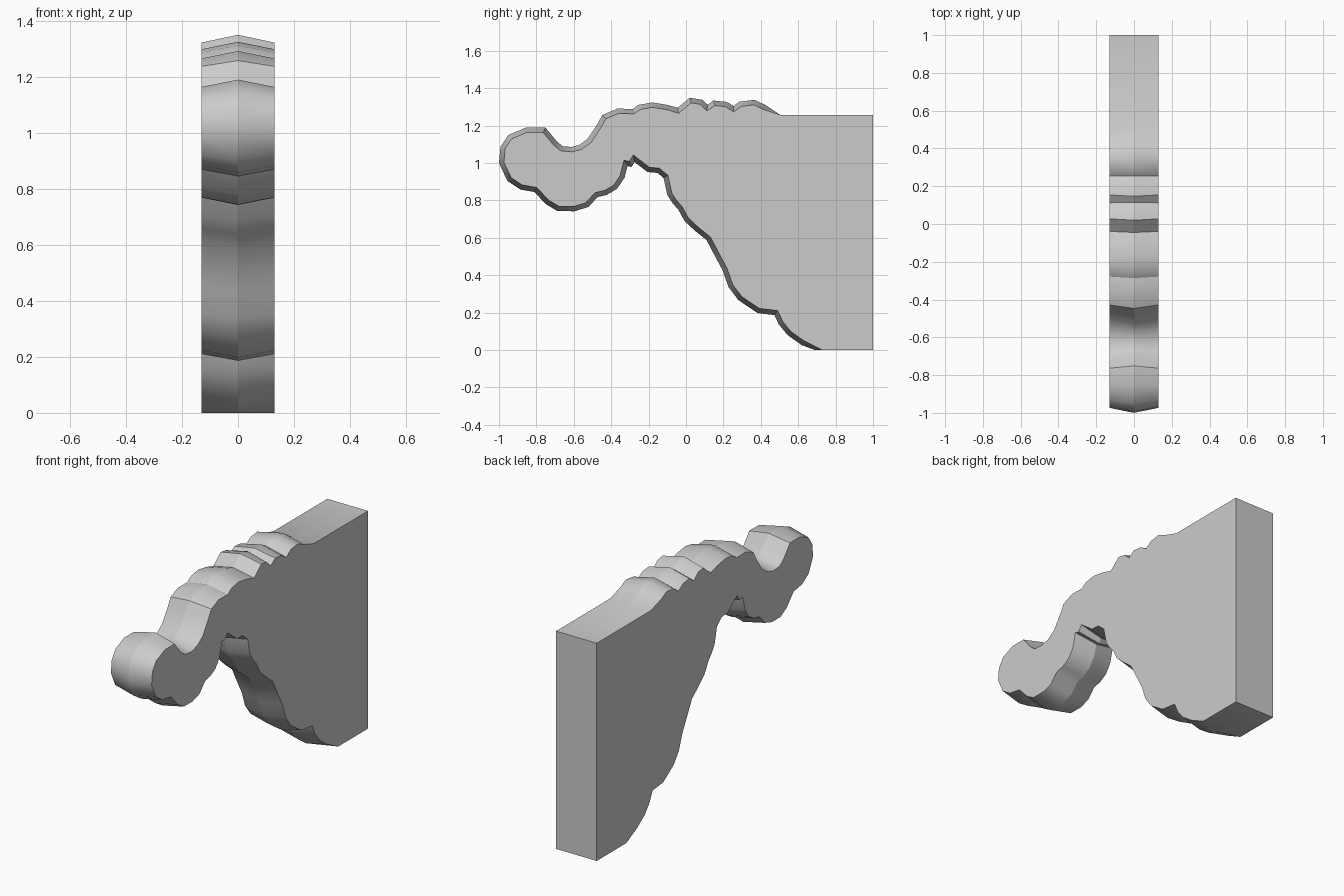
import bpy
import bmesh
import math
from mathutils import Vector

HALF_WIDTH = 0.13
RIDGE_DEPTH = 0.026

default_cube = bpy.data.objects.get("Cube")
if default_cube:
    bpy.data.objects.remove(default_cube, do_unlink=True)

# Profile sections along the centre ridge, as (y, z), running forwards then back
crown_scallops = [
    (.505, 1.257), (.425, 1.31), (.366, 1.338), (.286, 1.328), (.254, 1.305),
    (.217, 1.327), (.147, 1.334), (.115, 1.312), (.088, 1.338), (.02, 1.349),
    (-.045, 1.295), (-.094, 1.31), (-.18, 1.324), (-.254, 1.311), (-.286, 1.289),
]
neck = [
    (-.366, 1.291), (-.447, 1.257), (-.48, 1.198), (-.527, 1.128),
    (-.57, 1.097), (-.612, 1.086), (-.66, 1.09), (-.693, 1.118),
]
scroll_head = [
    (-.751, 1.189), (-.858, 1.189), (-.95, 1.15), (-.992, 1.086), (-1, 1),
    (-.955, .904), (-.885, .858), (-.81, .845), (-.751, .781), (-.687, .743),
    (-.596, .742), (-.521, .765), (-.473, .818), (-.425, .829), (-.37, .861),
    (-.329, .92), (-.313, .984), (-.291, .979), (-.275, 1.005),
]
lower_scallops = [
    (-.206, .952), (-.152, .947), (-.12, .92), (-.1, .829), (-.072, .786),
    (-.04, .749), (-.008, .69), (.05, .636), (.11, .588), (.163, .487),
    (.195, .428), (.227, .337), (.28, .267), (.382, .198), (.473, .187),
    (.495, .139), (.543, .08), (.618, .027), (.69, 0),
]
carved = [Vector(p) for p in crown_scallops + neck + scroll_head + lower_scallops]
wall_corners = [Vector((1, 0)), Vector((1, 1.257))]


def inward(a, b):
    d = (b - a).normalized()
    return Vector((-d.y, d.x))


def inset(points, depth):
    """Mitred inset of an open chain whose ends stay on the flat faces."""
    result = [points[0].copy()]
    for before, here, after in zip(points, points[1:], points[2:]):
        n, m = inward(before, here), inward(here, after)
        result.append(here + (n + m) * depth / (1 + n.dot(m)))
    result.append(points[-1] + Vector((depth * 1.5, 0)))
    return result


# Bracket: ridged in the middle, tapering slightly towards both side faces
ridge_outline = carved + wall_corners
side_outline = inset(carved, RIDGE_DEPTH) + wall_corners
bm = bmesh.new()
loops = [
    [bm.verts.new((x, p.x, p.y)) for p in outline]
    for x, outline in (
        (-HALF_WIDTH, side_outline), (0, ridge_outline), (HALF_WIDTH, side_outline))
]
for near, far in zip(loops, loops[1:]):
    for i in range(len(near)):
        bm.faces.new((near[i - 1], near[i], far[i], far[i - 1]))
bm.faces.new(loops[0])
bm.faces.new(reversed(loops[-1]))
bmesh.ops.recalc_face_normals(bm, faces=bm.faces)

mesh = bpy.data.meshes.new("scroll_bracket")
bm.to_mesh(mesh)
bm.free()
bracket = bpy.data.objects.new("scroll_bracket", mesh)
bpy.context.collection.objects.link(bracket)

# Plain grey finish
grey = bpy.data.materials.new("plain grey")
grey.use_nodes = True
colour = (0.6, 0.6, 0.6, 1)
grey.diffuse_color = colour
grey.node_tree.nodes["Principled BSDF"].inputs["Base Color"].default_value = colour
mesh.materials.append(grey)

# Smooth scallops, with a crisp centre ridge
bpy.ops.object.select_all(action="DESELECT")
bracket.select_set(True)
bpy.context.view_layer.objects.active = bracket
bpy.ops.object.shade_smooth_by_angle(angle=math.radians(35))
for edge in mesh.edges:
    if all(abs(mesh.vertices[v].co.x) < 0.001 for v in edge.vertices):
        edge.use_edge_sharp = True
